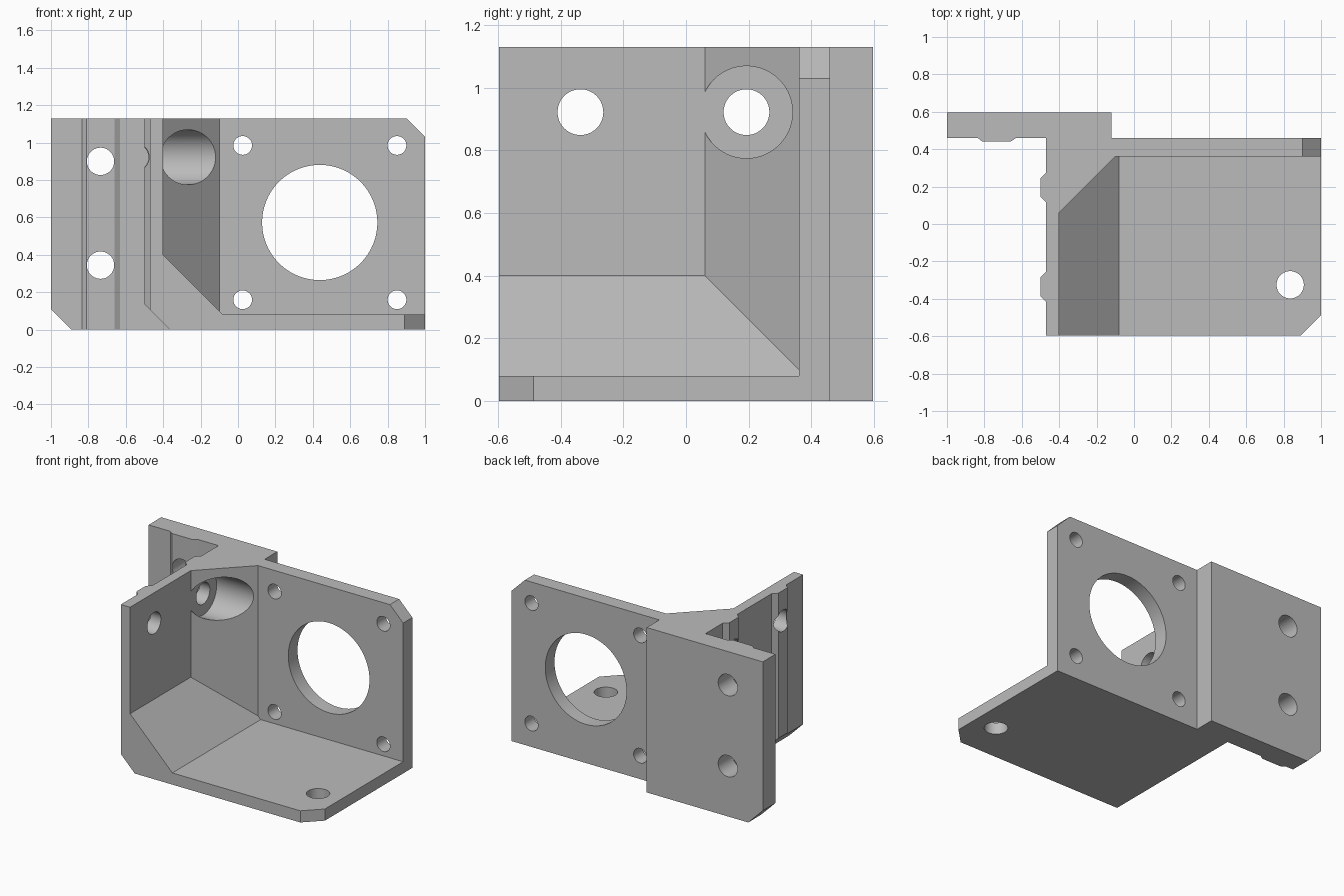
import bpy, bmesh, math
from mathutils import Vector

if "Cube" in bpy.data.objects:
    bpy.data.objects.remove(bpy.data.objects["Cube"])

H, D = 1.13, 0.597          # height, half depth
grey = bpy.data.materials.new("light grey")
grey.use_nodes = True
grey.diffuse_color = (0.5, 0.5, 0.5, 1)
grey.node_tree.nodes["Principled BSDF"].inputs["Base Color"].default_value = (0.5, 0.5, 0.5, 1)


def prism(name, points, axis, start, end):
    """Extrude a 2D outline along an axis; points use the other two axes in order."""
    def place(p, t):
        v = list(p)
        v.insert("xyz".index(axis), t)
        return Vector(v)
    bm = bmesh.new()
    face = bm.faces.new([bm.verts.new(place(p, start)) for p in points])
    ext = bmesh.ops.extrude_face_region(bm, geom=[face])["geom"]
    shift = place((0, 0), end - start)
    bmesh.ops.translate(bm, vec=shift, verts=[g for g in ext if isinstance(g, bmesh.types.BMVert)])
    bmesh.ops.recalc_face_normals(bm, faces=bm.faces)
    mesh = bpy.data.meshes.new(name)
    bm.to_mesh(mesh)
    bm.free()
    mesh.materials.append(grey)
    obj = bpy.data.objects.new(name, mesh)
    bpy.context.collection.objects.link(obj)
    return obj


def disc(u, v, r, n=64):
    return [(u + r * math.cos(math.tau * i / n), v + r * math.sin(math.tau * i / n)) for i in range(n)]


def combine(target, tool, operation):
    mod = target.modifiers.new(tool.name, "BOOLEAN")
    mod.operation, mod.solver, mod.object = operation, "EXACT", tool
    bpy.context.view_layer.objects.active = target
    bpy.ops.object.modifier_apply(modifier=mod.name)
    bpy.data.objects.remove(tool)


def cut(name, points, axis, start, end):
    combine(bracket, prism(name, points, axis, start, end), "DIFFERENCE")


# Upright walls: mounting flange, motor plate, diagonal corner and side wall with ridges
outline = [(-1, D), (-0.12, D), (-0.12, 0.46), (1, 0.46), (1, 0.36), (-0.10, 0.36),
           (-0.40, 0.06), (-0.40, -D), (-0.47, -D)]
for y in (-0.335, 0.195):
    outline += [(-0.47, y - 0.08), (-0.50, y - 0.05), (-0.50, y + 0.05), (-0.47, y + 0.08)]
outline += [(-0.47, 0.46), (-0.63, 0.46), (-0.66, 0.44), (-0.81, 0.44), (-0.835, 0.46), (-1, 0.46)]
bracket = prism("motor_bracket", outline, "z", 0, H)

# Floor with sloped fillet against the side wall
floor = prism("floor", [(-0.43, 0), (1, 0), (1, 0.08), (-0.08, 0.08), (-0.40, 0.40), (-0.43, 0.40)],
              "y", -D, 0.40)
combine(bracket, floor, "UNION")

# Corner chamfers
cut("floor_corner", [(0.87, -D - 0.02), (1.02, -D - 0.02), (1.02, -D + 0.13)], "z", -0.1, 0.3)
cut("plate_corner", [(0.88, H + 0.02), (1.02, H + 0.02), (1.02, H - 0.12)], "y", 0.2, 0.5)
cut("flange_corner", [(-1.02, 0.13), (-1.02, -0.02), (-0.87, -0.02)], "y", 0.4, 0.7)
cut("wall_corner", [(-0.52, 0.155), (-0.52, -0.02), (-0.345, -0.02)], "y", -0.7, 0.46)

# Motor plate openings
cut("motor_opening", disc(0.437, 0.573, 0.308, 96), "y", 0.2, 0.6)
for x in (0.025, 0.85):
    for z in (0.16, 0.985):
        cut("motor_screw_hole", disc(x, z, 0.05), "y", 0.2, 0.6)

# Mounting holes in flange, side wall and floor
for z in (0.345, 0.90):
    cut("flange_hole", disc(-0.735, z, 0.073), "y", 0.3, 0.7)
cut("screw_head_recess", disc(0.193, 0.922, 0.147, 96), "x", -0.40, 0.1)
for y in (-0.337, 0.193):
    cut("wall_hole", disc(y, 0.922, 0.073), "x", -0.6, -0.2)
cut("floor_hole", disc(0.835, -0.325, 0.073), "z", -0.1, 0.3)

# Smooth round bores, crisp edges elsewhere
bpy.ops.object.select_all(action="DESELECT")
bracket.select_set(True)
bpy.context.view_layer.objects.active = bracket
bpy.ops.object.shade_smooth_by_angle(angle=math.radians(20))
